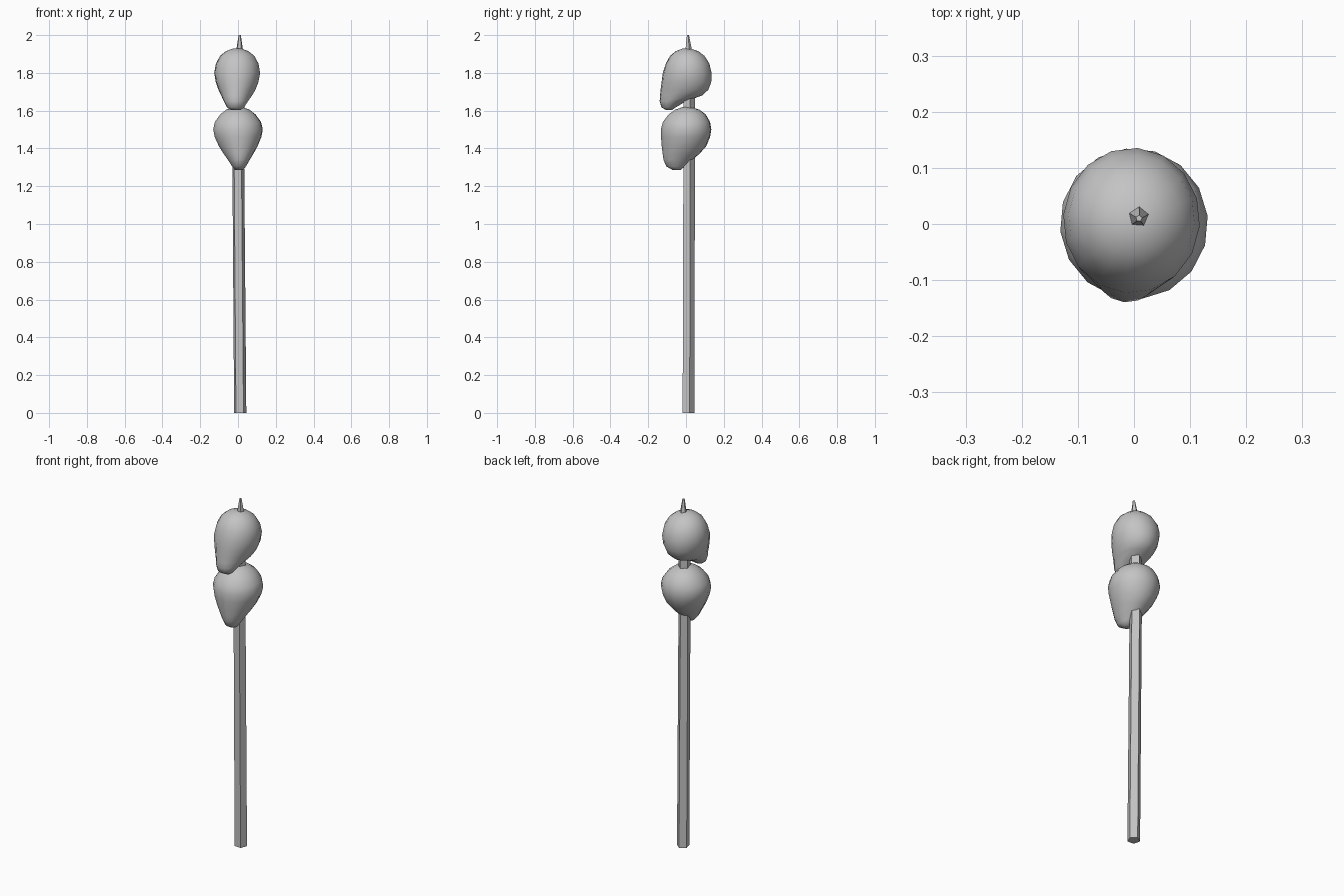
import bpy, math

bone = bpy.data.materials.new("plain grey")
bone.diffuse_color = (0.55, 0.55, 0.55, 1)


def loft(name, rings, smooth):
    """Skin a list of equal-length point rings and cap both ends."""
    n = len(rings[0])
    verts = [p for r in rings for p in r]
    faces = [(i * n + j, i * n + (j + 1) % n, (i + 1) * n + (j + 1) % n, (i + 1) * n + j)
             for i in range(len(rings) - 1) for j in range(n)]
    faces.append(tuple(reversed(range(n))))
    faces.append(tuple(range(len(verts) - n, len(verts))))
    me = bpy.data.meshes.new(name)
    me.from_pydata(verts, [], faces)
    me.materials.append(bone)
    ob = bpy.data.objects.new(name, me)
    bpy.context.collection.objects.link(ob)
    for p in me.polygons:
        p.use_smooth = smooth
    return ob


def ring(cx, cy, z, rx, ry, n, start=0.0):
    return [(cx + rx * math.cos(start + math.tau * k / n),
             cy + ry * math.sin(start + math.tau * k / n), z) for k in range(n)]


# five-sided stake: centre x, centre y, height, radius
stake = [(0.011, 0.011, 0, 0.034), (0.001, 0.014, 1.3, 0.033),
         (0.002, 0.014, 1.66, 0.033), (0.006, 0.014, 1.83, 0.033),
         (0.008, 0.013, 1.92, 0.019), (0.009, 0.010, 2.0, 0.006)]
loft("stake", [ring(x, y, z, r, r, 5, math.radians(86)) for x, y, z, r in stake], False)


def head(name, slices, turn, dx):
    """Egg-shaped head from slices: height, front y, back y, half width."""
    rings = [ring(0, (f + b) / 2, z, w, (b - f) / 2, 16) for z, f, b, w in slices]
    c, s = math.cos(turn), math.sin(turn)
    rings = [[(x * c - y * s + dx, x * s + y * c, z) for x, y, z in r] for r in rings]
    loft(name, rings, True)


head("upper_head", [
    (1.603, -0.105, -0.075, 0.025), (1.617, -0.13, -0.055, 0.045),
    (1.65, -0.14, 0.0, 0.064), (1.68, -0.138, 0.085, 0.082),
    (1.71, -0.135, 0.118, 0.098), (1.75, -0.13, 0.134, 0.113),
    (1.80, -0.123, 0.136, 0.122), (1.85, -0.107, 0.124, 0.113),
    (1.89, -0.085, 0.098, 0.091), (1.915, -0.055, 0.066, 0.06),
    (1.928, -0.02, 0.025, 0.025)], math.radians(-5), -0.005)

head("lower_head", [
    (1.285, -0.07, -0.03, 0.02), (1.305, -0.105, -0.005, 0.037),
    (1.34, -0.12, 0.035, 0.058), (1.37, -0.124, 0.07, 0.078),
    (1.41, -0.129, 0.107, 0.102), (1.46, -0.133, 0.128, 0.124),
    (1.50, -0.134, 0.135, 0.132), (1.54, -0.123, 0.128, 0.123),
    (1.58, -0.093, 0.105, 0.094), (1.605, -0.058, 0.072, 0.062),
    (1.62, -0.015, 0.025, 0.022)], math.radians(6), 0.0)
